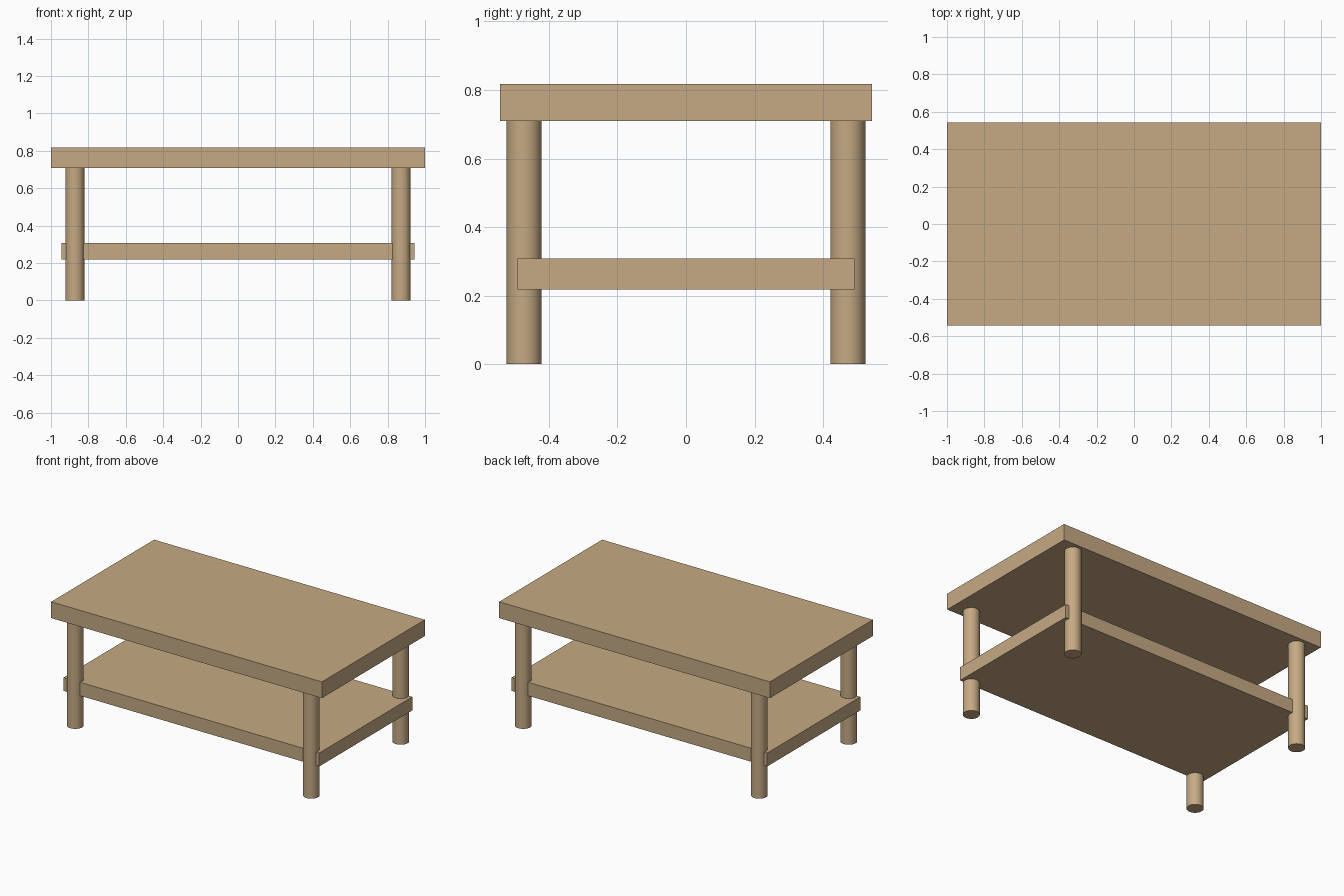
import bpy
from math import radians

if "Cube" in bpy.data.objects:
    bpy.data.objects.remove(bpy.data.objects["Cube"])

wood = bpy.data.materials.new("wood")
wood.diffuse_color = (0.56, 0.40, 0.23, 1)
wood.use_nodes = True
wood.node_tree.nodes["Principled BSDF"].inputs["Base Color"].default_value = wood.diffuse_color


def board(name, length, depth, z0, z1):
    bpy.ops.mesh.primitive_cube_add(size=1, location=(0, 0, (z0 + z1) / 2))
    obj = bpy.context.object
    obj.name = name
    obj.scale = (length, depth, z1 - z0)
    bpy.ops.object.transform_apply(location=False, rotation=False, scale=True)
    obj.data.materials.append(wood)


def leg(name, x, y, radius, height):
    bpy.ops.mesh.primitive_cylinder_add(vertices=48, radius=radius, depth=height,
                                        location=(x, y, height / 2))
    obj = bpy.context.object
    obj.name = name
    bpy.ops.object.shade_smooth_by_angle(angle=radians(30))
    obj.data.materials.append(wood)


# Thick top and lower shelf
board("table_top", 2.0, 1.086, 0.709, 0.818)
board("lower_shelf", 1.888, 0.982, 0.218, 0.308)

# Four round legs passing through the shelf corners
for side, sx in (("left", -1), ("right", 1)):
    for end, sy in (("front", -1), ("back", 1)):
        leg(f"{end}_{side}_leg", sx * 0.872, sy * 0.472, 0.051, 0.709)
